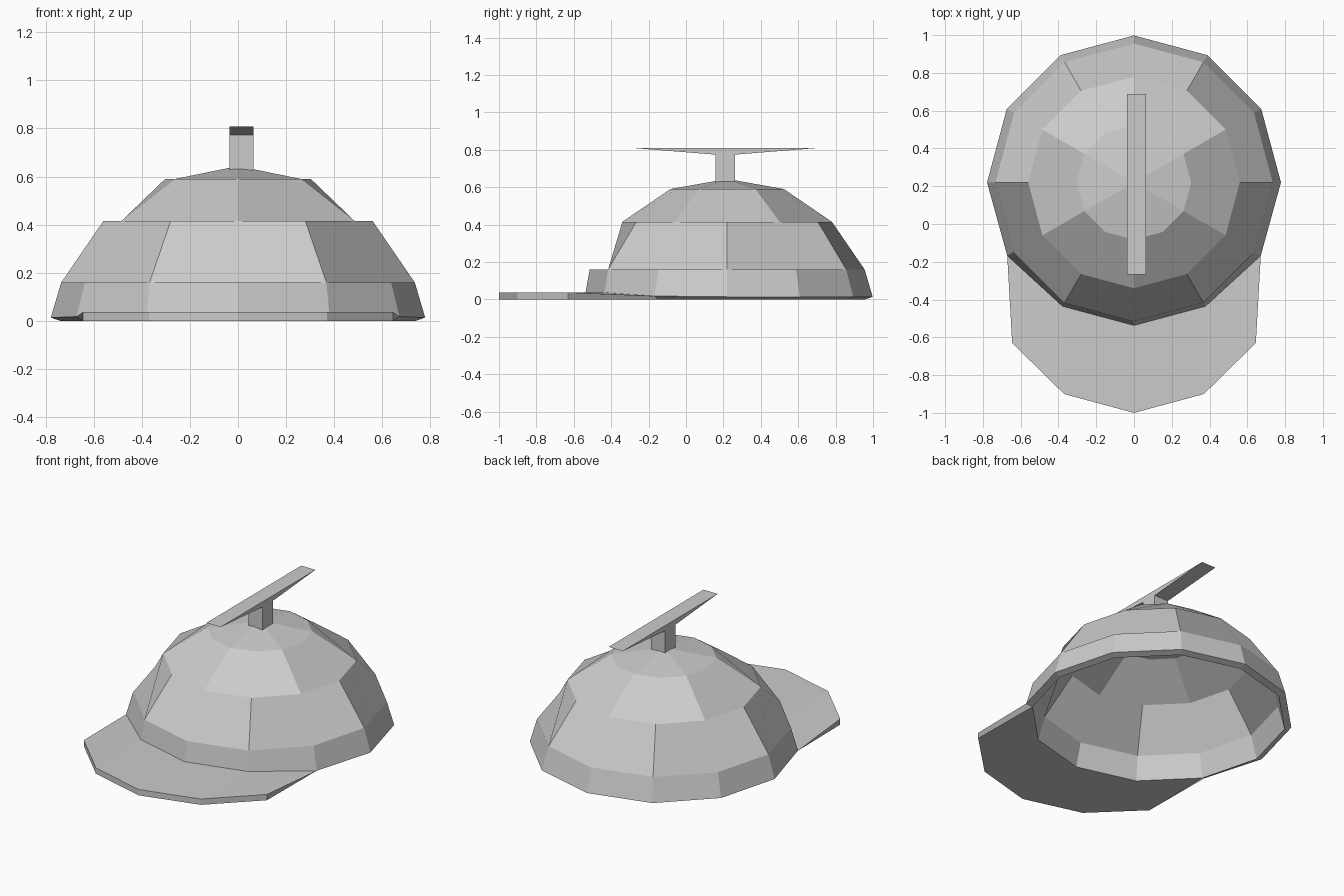
import bpy, bmesh, math

if "Cube" in bpy.data.objects:
    bpy.data.objects.remove(bpy.data.objects["Cube"])

grey = bpy.data.materials.new("plain grey")
grey.diffuse_color = (0.6, 0.6, 0.6, 1)
grey.use_nodes = True
grey.node_tree.nodes["Principled BSDF"].inputs["Base Color"].default_value = grey.diffuse_color

CY = 0.22  # dome centre in y


def polar(r, deg, z):
    a = math.radians(deg)
    return (r * math.cos(a), CY + r * math.sin(a), z)


def finish(bm, name, fix_normals=False):
    if fix_normals:
        bmesh.ops.recalc_face_normals(bm, faces=bm.faces)
    me = bpy.data.meshes.new(name)
    bm.to_mesh(me)
    bm.free()
    me.materials.append(grey)
    ob = bpy.data.objects.new(name, me)
    bpy.context.collection.objects.link(ob)
    return ob


def hem(i):
    """Radius and height of the lower dome edge, lifted over the brim."""
    if 8 <= i <= 10:
        return 0.757, 0.037
    if i in (7, 11):
        return 0.775, 0.018
    return 0.778, 0.014


def ring(bm, r, z):
    return [bm.verts.new(polar(r, 30 * i, z)) for i in range(12)]


def shell(bm, rings, top, inward):
    """Twelve-sided dome with two-segment panels above the lowest band."""
    def add(loop):
        bm.faces.new([loop[0]] + loop[:0:-1] if inward else loop)

    def panels(low, high, start, span):
        for i in range(start, 12 + start, span):
            ids = [(i + k) % 12 for k in range(span + 1)]
            loop = [low[k] for k in ids] + [high[k] for k in reversed(ids)]
            # starting at the middle lower corner folds the panel inwards
            if span == 2 and not (start == 0 and i == 2):
                loop = loop[1:] + loop[:1]
            add(loop)

    panels(rings[0], rings[1], 0, 1)
    panels(rings[1], rings[2], 0, 2)
    panels(rings[2], rings[3], 1, 2)
    apex = bm.verts.new((0, CY, top))
    for i in range(1, 13, 2):
        add([rings[3][(i + k) % 12] for k in range(3)] + [apex])


# Cap dome: outer shell, lining and the turned-in rim joining them
bm = bmesh.new()
outer = [[bm.verts.new(polar(hem(i)[0], 30 * i, hem(i)[1])) for i in range(12)]]
outer += [ring(bm, r, z) for r, z in ((0.735, 0.16), (0.56, 0.415), (0.303, 0.59))]
inner = [ring(bm, r, z) for r, z in
         ((0.738, 0), (0.699, 0.145), (0.53, 0.386), (0.287, 0.552))]
shell(bm, outer, 0.644, False)
shell(bm, inner, 0.604, True)
for i in list(range(7)) + [11]:
    j = (i + 1) % 12
    bm.faces.new((inner[0][i], inner[0][j], outer[0][j], outer[0][i]))
finish(bm, "cap_dome")

# Brim: plate whose inner edge follows the dome
bm = bmesh.new()
outline = [(-0.645, -0.63), (-0.37, -0.9), (0, -1), (0.37, -0.9), (0.645, -0.63)]
top_in, top_out, low_in, low_out = [], [], [], []
for i, (x, y) in zip(range(7, 12), outline):
    r, z = hem(i)
    top_in.append(bm.verts.new(polar(r, 30 * i, z)))
    low_in.append(bm.verts.new(polar(0.738, 30 * i, 0)))
    top_out.append(bm.verts.new((x, y, 0.037)))
    low_out.append(bm.verts.new((x, y, 0)))
loops = [top_in, top_out, low_out, low_in]
for k in range(4):
    a, b = loops[k], loops[(k + 1) % 4]
    for i in range(4):
        bm.faces.new((a[i], b[i], b[i + 1], a[i + 1]))
for i in (0, 4):
    bm.faces.new([loop[i] for loop in loops])
finish(bm, "brim", True)

# Propeller: T-shaped side profile with tapered blades, extruded across x
bm = bmesh.new()
profile = [(0.157, 0.625), (0.262, 0.625), (0.262, 0.774),
           (0.687, 0.808), (-0.267, 0.808), (0.157, 0.774)]
face = bm.faces.new([bm.verts.new((-0.036, y, z)) for y, z in profile])
ext = bmesh.ops.extrude_face_region(bm, geom=[face])
bmesh.ops.translate(bm, vec=(0.1, 0, 0),
                    verts=[v for v in ext["geom"] if isinstance(v, bmesh.types.BMVert)])
finish(bm, "propeller", True)
